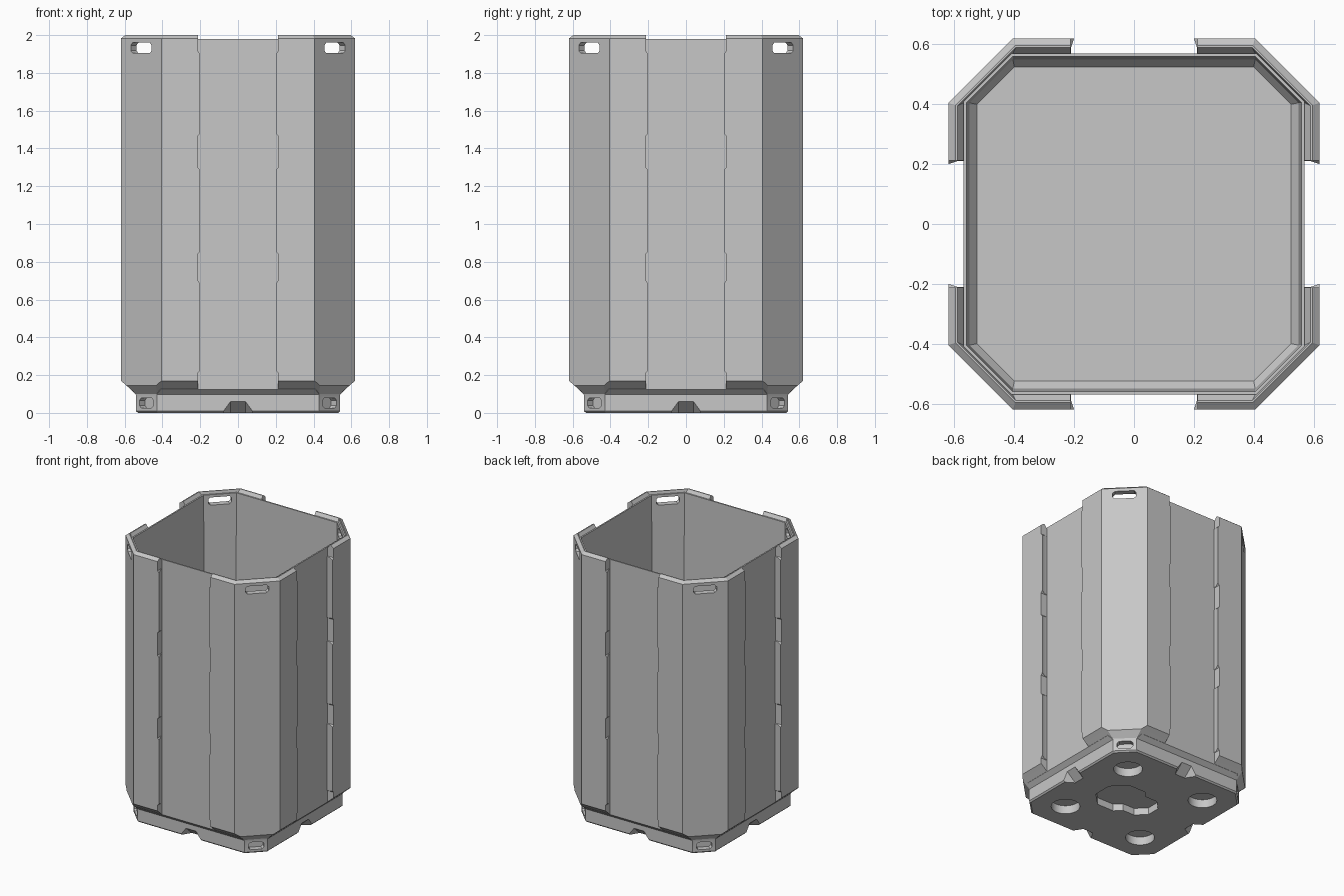
import bpy, bmesh
from math import pi, cos, sin
from mathutils import Matrix, Vector

cube = bpy.data.objects.get("Cube")
if cube:
    bpy.data.objects.remove(cube)

GREY = (0.57, 0.57, 0.57, 1)
grey = bpy.data.materials.new("plain_grey")
grey.use_nodes = True
grey.diffuse_color = GREY
grey.node_tree.nodes["Principled BSDF"].inputs["Base Color"].default_value = GREY


def finish(name, bm):
    bmesh.ops.recalc_face_normals(bm, faces=bm.faces)
    mesh = bpy.data.meshes.new(name)
    bm.to_mesh(mesh)
    bm.free()
    mesh.materials.append(grey)
    ob = bpy.data.objects.new(name, mesh)
    bpy.context.collection.objects.link(ob)
    return ob


def loft(name, sections, closed):
    """Chamfered-square rings: (half width, chamfer start, height)."""
    bm = bmesh.new()
    rings = []
    for h, c, z in sections:
        corners = [(h, -c), (h, c), (c, h), (-c, h), (-h, c), (-h, -c), (-c, -h), (c, -h)]
        rings.append([bm.verts.new((x, y, z)) for x, y in corners])
    pairs = list(zip(rings, rings[1:]))
    if closed:
        pairs.append((rings[-1], rings[0]))
    else:
        bm.faces.new(rings[0])
        bm.faces.new(rings[-1])
    for a, b in pairs:
        for i in range(8):
            j = (i + 1) % 8
            bm.faces.new((a[i], a[j], b[j], b[i]))
    return finish(name, bm)


def cut(targets, points, angle=0.0, turns=4):
    """Subtract the convex hull of the points, repeated around z."""
    for k in range(turns):
        turn = Matrix.Rotation(angle + k * pi / 2, 4, "Z")
        bm = bmesh.new()
        for p in points:
            bm.verts.new(turn @ Vector(p))
        res = bmesh.ops.convex_hull(bm, input=bm.verts)
        loose = [v for v in bm.verts if not v.link_faces]
        bmesh.ops.delete(bm, geom=loose, context="VERTS")
        bmesh.ops.dissolve_limit(bm, angle_limit=0.01, verts=bm.verts, edges=bm.edges)
        cutter = finish("cutter", bm)
        cutter.hide_render = True
        for ob in targets:
            bpy.context.view_layer.objects.active = ob
            mod = ob.modifiers.new("cut", "BOOLEAN")
            mod.operation = "DIFFERENCE"
            mod.solver = "EXACT"
            mod.object = cutter
            bpy.ops.object.modifier_apply(modifier=mod.name)
        bpy.data.objects.remove(cutter)


def disc(x, y, r, z0, z1, sides):
    return [(x + r * cos((i + .5) * 2 * pi / sides), y + r * sin((i + .5) * 2 * pi / sides), z)
            for i in range(sides) for z in (z0, z1)]


def slot(half_w, half_h, z, r0, r1):
    """Slot with clipped corners, running outwards along -y."""
    b = half_h * 0.5
    outline = [(half_w, half_h - b), (half_w - b, half_h)]
    return [(sx * x, -r, z + sz * h) for x, h in outline
            for sx in (-1, 1) for sz in (-1, 1) for r in (r0, r1)]


# Inner container with foot, flared lower edge and drafted cavity
body = loft("container_body", [
    (.53, .425, 0), (.54, .43, .01), (.54, .43, .097), (.57, .41, .125),
    (.57, .41, 1.98), (.56, .405, 1.98), (.55, .405, .16), (.525, .4, .13)], False)

# Outer corner guards, first made as one ring
guards = loft("corner_guards", [
    (.54, .43, .1), (.591, .434, .145), (.62, .405, .17), (.62, .405, 1.982),
    (.597, .397, 2), (.59, .395, 2), (.565, .408, 1.965), (.565, .408, .13),
    (.53, .42, .1)], True)

# Open the ring in the middle of each side, leaving undercut lips
cut([guards], [(s * x, -y, z) for s in (-1, 1) for z in (.05, 2.1)
               for x, y in ((.21, .5), (.21, .59), (.175, .625), (.175, .7))])

# Relieve the lips at the locking notches
for low, high in ((-.1, .21), (.7, .84), (1.3, 1.465), (1.915, 2.2)):
    cut([guards], [(s * x, -y, z) for s in (-1, 1) for y in (.5, .7)
                   for x, z in ((.213, low), (.213, high),
                                (.17, low - .05), (.17, high + .05))])

# Carrying slots through the upper corners, blind slots in the foot
cut([guards, body], slot(.078, .028, 1.932, .6, .85), pi / 4)
cut([body], slot(.052, .027, .053, .645, .8), pi / 4)

# Wedge notches in the middle of the foot edges
cut([body], [(s * x, -y, z) for s in (-1, 1) for x, y, z in (
    (.11, .57, -.01), (.04, .57, .06), (.04, .54, .06), (.04, .46, -.01))])

# Round sockets and keyhole pocket underneath
cut([body], disc(.32, .32, .095, -.05, .06, 32))
cut([body], disc(.11, 0, .175, -.05, .05, 8), turns=1)
cut([body], disc(-.05, 0, .125, -.05, .05, 8), turns=1)

bpy.ops.object.select_all(action="DESELECT")
for ob in (body, guards):
    ob.select_set(True)
bpy.context.view_layer.objects.active = body
bpy.ops.object.shade_smooth_by_angle(angle=0.35)
